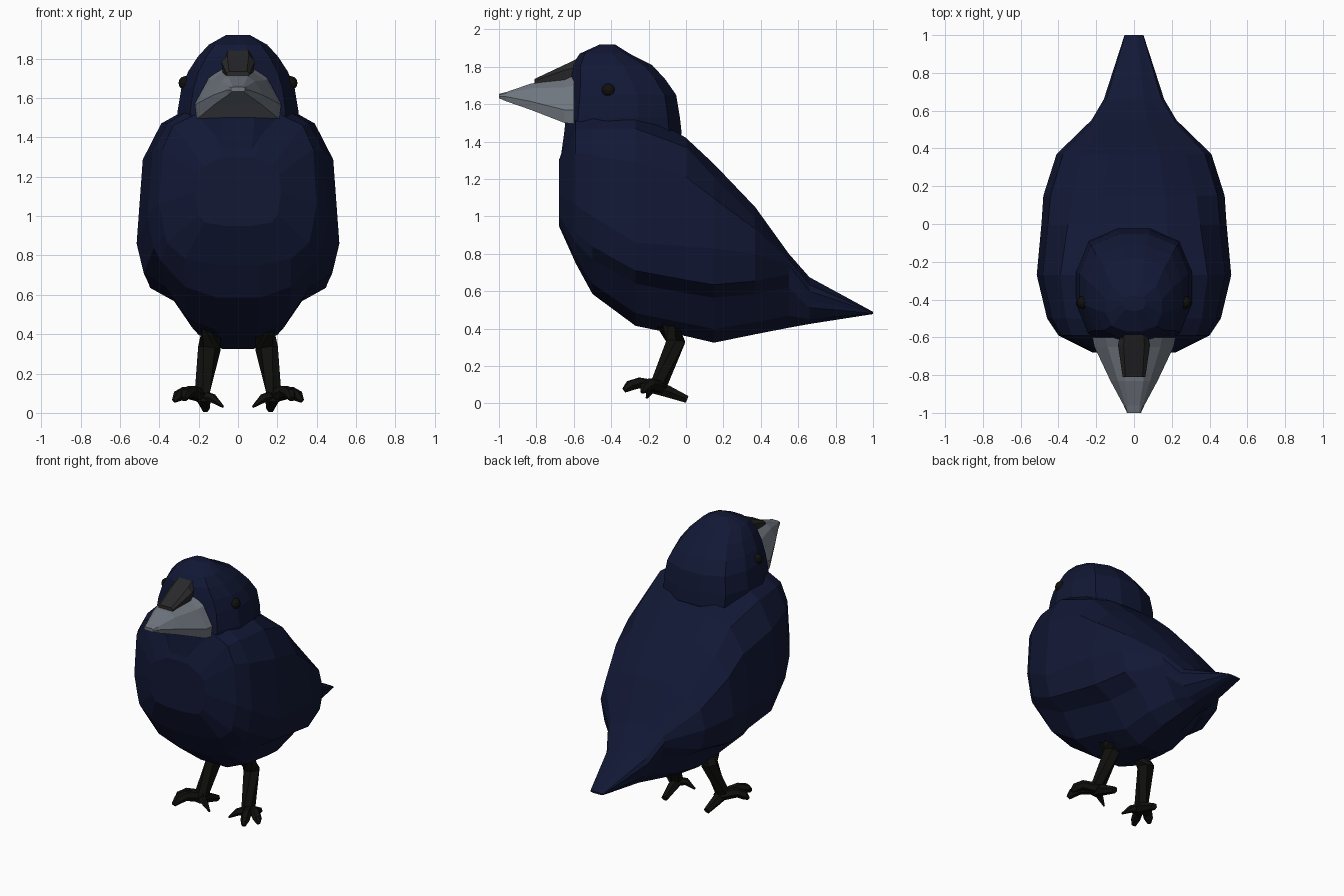
import bpy, bmesh
from math import sin, cos, pi
from mathutils import Vector


def material(name, rgb):
    m = bpy.data.materials.new(name)
    m.diffuse_color = (*rgb, 1)
    return m


NAVY = material("navy plumage", (0.006, 0.009, 0.036))
GREY = material("beak grey", (0.16, 0.18, 0.21))
DARK = material("dark grey", (0.022, 0.022, 0.024))
BLACK = material("black", (0.005, 0.005, 0.004))


def finish(name, bm, mat):
    bmesh.ops.recalc_face_normals(bm, faces=bm.faces)
    me = bpy.data.meshes.new(name)
    bm.to_mesh(me)
    bm.free()
    me.materials.append(mat)
    ob = bpy.data.objects.new(name, me)
    bpy.context.collection.objects.link(ob)
    return ob


def loft(name, strands, mat):
    """Skin one or more stacks of equal-sized rings, capped at both ends."""
    bm = bmesh.new()
    for rings in strands:
        vs = [[bm.verts.new(p) for p in r] for r in rings]
        n = len(vs[0])
        for a, b in zip(vs, vs[1:]):
            for i in range(n):
                j = (i + 1) % n
                bm.faces.new((a[i], a[j], b[j], b[i]))
        bm.faces.new(vs[0])
        bm.faces.new(vs[-1])
    return finish(name, bm, mat)


def section(y, half):
    """Mirror a right half outline (x, z) into a full ring at depth y."""
    return [(x, y, z) for x, z in half] + [(-x, y, z) for x, z in reversed(half)]


def tube(points, radii, sides=6):
    pts = [Vector(p) for p in points]
    rings = []
    for i, p in enumerate(pts):
        d = (pts[min(i + 1, len(pts) - 1)] - pts[max(i - 1, 0)]).normalized()
        q = d.to_track_quat('Z', 'Y')
        rings.append([p + q @ Vector((radii[i] * cos(2 * pi * k / sides),
                                      radii[i] * sin(2 * pi * k / sides), 0))
                      for k in range(sides)])
    return rings


# Body with folded wings and tail:
# y, top z, shoulder z, shoulder w, side z, side w, wing edge z, notch w, belly z, belly w
body = [
    (-0.68, 1.30, 1.25, 0.17, 1.12, 0.22, 1.03, 0.20, 0.95, 0.17),
    (-0.59, 1.54, 1.46, 0.33, 1.06, 0.40, 0.91, 0.36, 0.75, 0.27),
    (-0.50, 1.58, 1.47, 0.36, 1.00, 0.46, 0.84, 0.39, 0.585, 0.27),
    (-0.27, 1.58, 1.47, 0.39, 0.86, 0.515, 0.71, 0.37, 0.415, 0.26),
    (0.00, 1.42, 1.37, 0.35, 0.84, 0.49, 0.66, 0.34, 0.36, 0.23),
    (0.15, 1.28, 1.21, 0.33, 0.83, 0.48, 0.635, 0.32, 0.325, 0.20),
    (0.37, 1.05, 0.99, 0.27, 0.80, 0.41, 0.655, 0.28, 0.37, 0.18),
    (0.55, 0.80, 0.78, 0.15, 0.74, 0.225, 0.69, 0.20, 0.405, 0.12),
    (0.66, 0.675, 0.65, 0.10, 0.60, 0.16, 0.55, 0.14, 0.425, 0.09),
    (1.00, 0.49, 0.489, 0.04, 0.486, 0.05, 0.484, 0.05, 0.478, 0.04),
]
rings = []
for y, zt, zs, ws, zm, w, ze, wi, zb, wb in body:
    zn = ze - min(0.07, (ze - zb) * 0.3)
    rings.append(section(y, [
        (ws * 0.5, zt), (ws, zs),
        (ws + 0.75 * (w - ws), zs - 0.3 * (zs - zm)), (w, zm),
        (w * 0.93, ze), (wi, zn),
        (wb, zb + 0.3 * (zn - zb)), (wb * 0.4, zb)]))
loft("body", [rings], NAVY)

# Head hood: z, front y, back y, half width
head = [
    (1.26, -0.68, -0.20, 0.22), (1.44, -0.655, -0.02, 0.305),
    (1.53, -0.645, -0.03, 0.31), (1.65, -0.63, -0.05, 0.29),
    (1.735, -0.62, -0.11, 0.255), (1.81, -0.61, -0.18, 0.205),
    (1.87, -0.57, -0.30, 0.15), (1.92, -0.46, -0.38, 0.06),
]
rings = []
for z, yf, yb, w in head:
    ring = []
    for k in range(12):
        a = 2 * pi * (k + 0.5) / 12
        c, s = cos(a), sin(a)
        f = (abs(c) ** 2.8 + abs(s) ** 2.8) ** (-1 / 2.8)
        # Rescale so the flat front and back reach the profile
        ring.append((w * c * f, (yf + yb) / 2 + (yb - yf) / 2 * s * f, z))
    rings.append(ring)
loft("head", [rings], NAVY)

# Beak
loft("beak", [[
    section(-0.60, [(0.08, 1.75), (0.15, 1.70), (0.22, 1.57), (0.21, 1.495)]),
    section(-0.65, [(0.07, 1.735), (0.14, 1.69), (0.21, 1.57), (0.20, 1.50)]),
    section(-0.83, [(0.05, 1.71), (0.085, 1.685), (0.125, 1.615), (0.115, 1.57)]),
    section(-0.96, [(0.03, 1.665), (0.045, 1.658), (0.055, 1.64), (0.05, 1.615)]),
    section(-1.00, [(0.025, 1.655), (0.035, 1.65), (0.037, 1.64), (0.03, 1.632)])]], GREY)

# Bristle patch over the beak
loft("beak_bristles", [[
    section(-0.57, [(0.05, 1.85), (0.07, 1.80), (0.07, 1.72)]),
    section(-0.64, [(0.055, 1.815), (0.085, 1.785), (0.075, 1.70)]),
    section(-0.81, [(0.045, 1.735), (0.06, 1.725), (0.05, 1.70)])]], DARK)

# Eyes
for side, name in ((1, "eye_left"), (-1, "eye_right")):
    bm = bmesh.new()
    bmesh.ops.create_uvsphere(bm, u_segments=10, v_segments=6, radius=0.036)
    bmesh.ops.translate(bm, verts=bm.verts, vec=(side * 0.268, -0.415, 1.675))
    finish(name, bm, BLACK)

# Legs and feet
leg_parts = [
    tube([(0.13, -0.12, 0.46), (0.145, -0.055, 0.33), (0.185, -0.15, 0.09)],
         [0.06, 0.058, 0.045]),
    tube([(0.18, -0.18, 0.09), (0.175, -0.10, 0.065), (0.165, 0.005, 0.022)],
         [0.04, 0.036, 0.022]),
    tube([(0.18, -0.13, 0.085), (0.24, -0.25, 0.11), (0.265, -0.30, 0.095),
          (0.275, -0.33, 0.07)], [0.038, 0.032, 0.03, 0.015]),
    tube([(0.18, -0.13, 0.085), (0.27, -0.19, 0.105), (0.305, -0.22, 0.085),
          (0.325, -0.235, 0.06)], [0.036, 0.032, 0.03, 0.012]),
    tube([(0.19, -0.14, 0.085), (0.13, -0.19, 0.075), (0.075, -0.21, 0.03)],
         [0.034, 0.024, 0.006]),
]
for side, name in ((1, "leg_left"), (-1, "leg_right")):
    loft(name, [[[(side * x, y, max(z, 0)) for x, y, z in r] for r in part]
                for part in leg_parts], BLACK)
